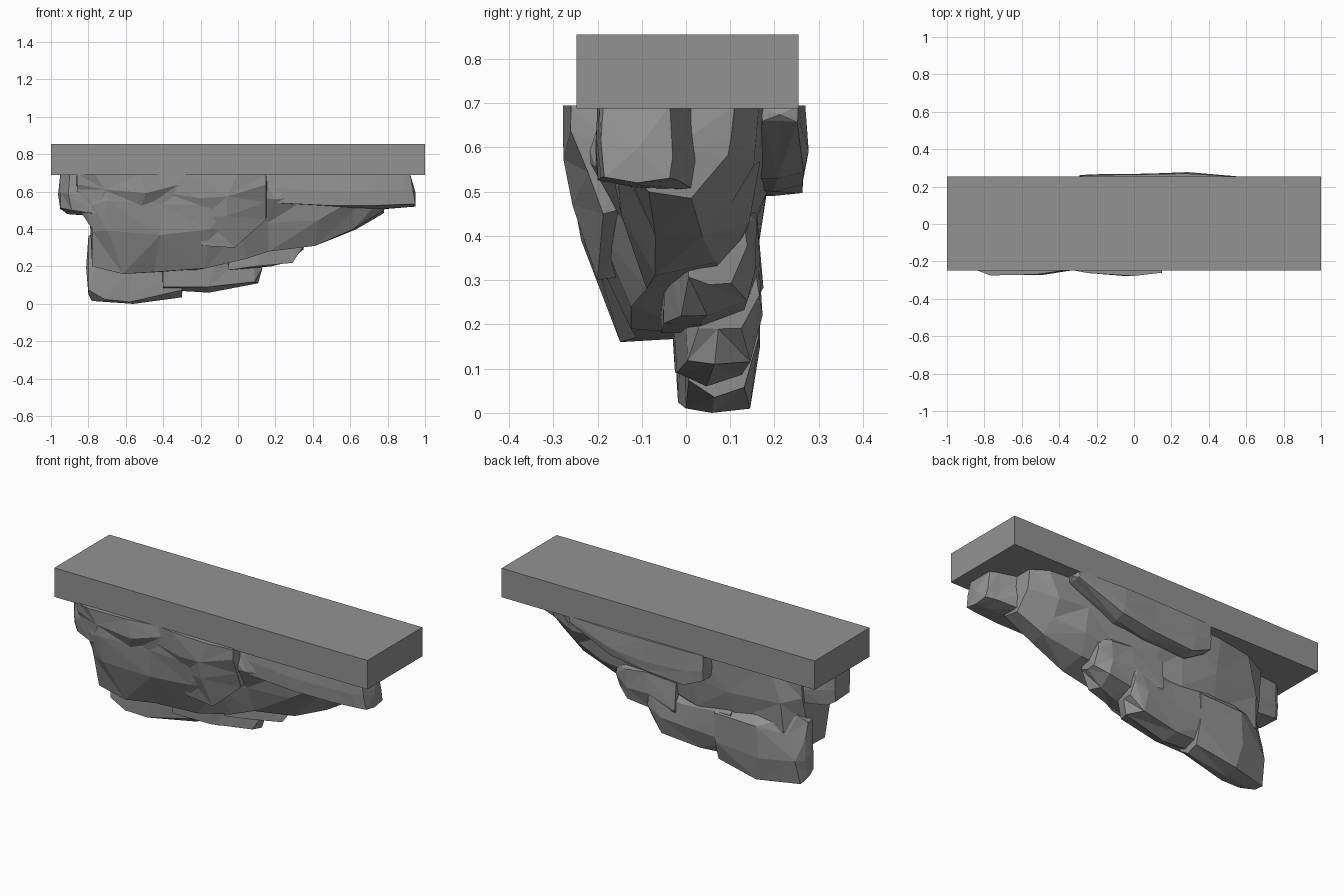
import bpy
import bmesh
import random
from mathutils import Vector

cube = bpy.data.objects.get("Cube")
if cube:
    bpy.data.objects.remove(cube, do_unlink=True)

rng = random.Random(7)
CEILING = 0.695

stone = bpy.data.materials.new("grey stone")
stone.use_nodes = True
stone.diffuse_color = (0.29, 0.29, 0.29, 1)
stone.node_tree.nodes["Principled BSDF"].inputs["Base Color"].default_value = stone.diffuse_color

# Cross-sections as (depth, height) fractions, running round from top front
HANGING = [(0, 1), (0, .7), (.1, .42), (.28, 0), (.66, .02), (.88, .3), (.97, .62), (1, 1)]
BOULDER = [(.1, 1), (0, .5), (.02, .06), (.38, 0), (.78, .05), (1, .36), (.97, .75), (.6, 1)]
BLOCK = [(.02, 1), (0, .5), (.03, .06), (.5, 0), (.95, .04), (1, .4), (.96, 1)]


def finish(name, bm):
    bmesh.ops.recalc_face_normals(bm, faces=bm.faces)
    mesh = bpy.data.meshes.new(name)
    bm.to_mesh(mesh)
    bm.free()
    mesh.materials.append(stone)
    obj = bpy.data.objects.new(name, mesh)
    bpy.context.collection.objects.link(obj)
    return obj


def rock(name, section, stations, rough=0.02, flare=0.0):
    """Loft a faceted rock through stations (x, front, back, bottom, top)."""
    bm = bmesh.new()
    rings = []
    last = len(stations) - 1
    for i, (x, front, back, low, high) in enumerate(stations):
        ring = []
        for u, v in section:
            p = Vector((x, front + u * (back - front), low + v * (high - low)))
            if 0 < i < last:
                p.x += rng.uniform(-2, 2) * rough
            elif i == last:
                p.x += flare * (1 - v)
            # Extremes keep their reach, the rest is chipped inward or outward
            if 0 < v < 1:
                p.y += rng.uniform(-1, 1) * rough * (1 if 0.05 < u < .95 else .3)
                p.z += rng.uniform(-1, 1) * rough
            ring.append(bm.verts.new(p))
        rings.append(ring)
    n = len(section)
    for a, b in zip(rings, rings[1:]):
        for j in range(n):
            k = (j + 1) % n
            if rng.random() < 0.5:
                tris = (a[j], a[k], b[k]), (a[j], b[k], b[j])
            else:
                tris = (a[j], a[k], b[j]), (a[k], b[k], b[j])
            for t in tris:
                bm.faces.new(t)
    # Ends close in a slightly bulging point
    for ring, side in ((rings[0], -1), (rings[-1], 1)):
        mid = sum((v.co for v in ring), Vector()) / n
        tip = bm.verts.new(mid + Vector((side * 0.012, 0, 0)))
        for j in range(n):
            bm.faces.new((ring[j], ring[(j + 1) % n], tip))
    return finish(name, bm)


# Slab
bm = bmesh.new()
bmesh.ops.create_cube(bm, size=1)
for v in bm.verts:
    v.co = (v.co.x * 2, v.co.y * .502 + .003, v.co.z * .167 + .772)
finish("slab", bm)

# Large hanging mass
T = CEILING
rock("main_rock", HANGING, [
    (-.78, -.24, .07, .2, T), (-.66, -.265, .15, .16, T), (-.42, -.23, .19, .17, T),
    (-.2, -.25, .2, .19, T), (.02, -.25, .2, .24, T), (.17, -.2, .195, .28, T),
    (.42, -.17, .185, .31, T), (.66, -.16, .165, .4, T), (.78, -.16, .11, .5, T),
], 0.025)

# Jutting upper front rocks
rock("front_rock_left", HANGING, [
    (-.86, -.24, .0, .52, T), (-.74, -.275, 0, .4, T),
    (-.5, -.27, 0, .36, T), (-.32, -.24, 0, .46, T)])
rock("front_rock_middle", HANGING, [
    (-.42, -.23, 0, .42, T), (-.22, -.262, 0, .31, T),
    (-.02, -.278, 0, .3, T), (.15, -.26, 0, .45, T)])

# Rocks at the two ends and behind
rock("left_end_rock", BLOCK, [
    (-.95, -.14, .0, .51, T), (-.91, -.2, .03, .48, T), (-.76, -.25, .05, .47, T)], .012)
rock("right_end_rock", BLOCK, [
    (.12, -.2, .06, .54, T), (.48, -.205, .06, .52, T), (.74, -.205, .03, .505, T),
    (.88, -.2, -.01, .515, T), (.92, -.19, -.03, .52, T)], .01, .03)
rock("back_rock", BLOCK, [
    (-.29, .14, .262, .55, T), (-.18, .12, .268, .49, T), (.08, .12, .272, .5, T),
    (.28, .14, .275, .53, T), (.57, .17, .256, .66, T)], .01)

# Keel of boulders stepping up toward the right
rock("keel_rock_left", BOULDER, [
    (-.8, -.02, .06, .05, .36), (-.75, -.02, .11, .015, .4),
    (-.56, -.01, .17, .0, .42), (-.3, .0, .17, .035, .42)])
rock("keel_rock_middle", BOULDER, [
    (-.4, -.03, .17, .075, .42), (-.14, -.03, .17, .06, .44),
    (.07, .0, .17, .11, .44), (.13, .02, .16, .19, .44)])
rock("keel_rock_right", BOULDER, [
    (-.05, -.06, .17, .18, .5), (.14, -.05, .17, .2, .52),
    (.28, -.02, .16, .22, .52), (.35, .0, .14, .29, .5)])
